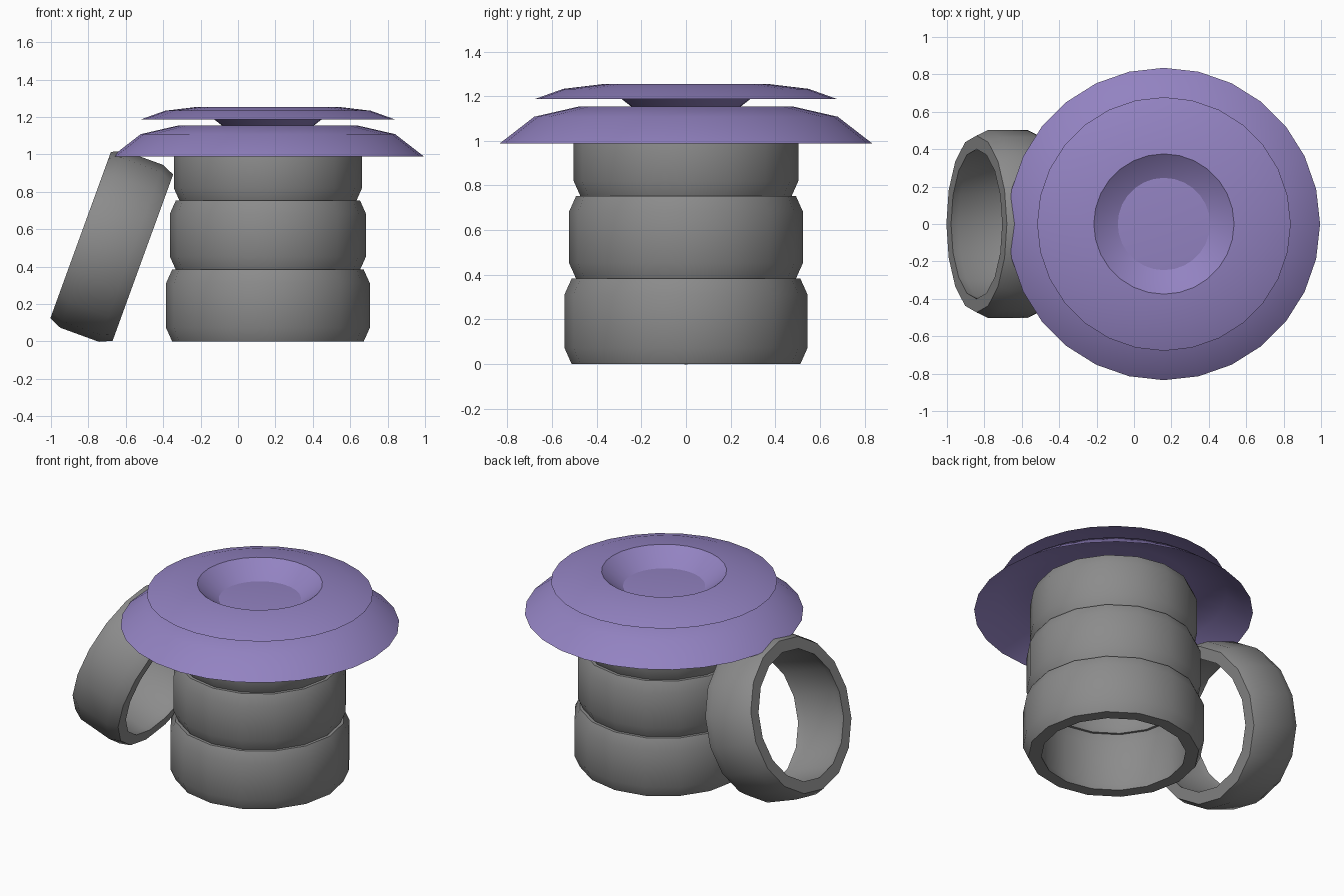
import bpy, bmesh, math

if "Cube" in bpy.data.objects:
    bpy.data.objects.remove(bpy.data.objects["Cube"])

STACK_X = 0.16


def lathe(name, profile, sides, material, closed=False, location=(0, 0, 0), tilt=0.0):
    """Spin a list of (radius, height) points around z; radius 0 makes a pole."""
    bm = bmesh.new()
    rings = []
    for r, z in profile:
        if r == 0:
            rings.append([bm.verts.new((0, 0, z))] * sides)
        else:
            rings.append([bm.verts.new((r * math.cos(2 * math.pi * i / sides),
                                        r * math.sin(2 * math.pi * i / sides), z))
                          for i in range(sides)])
    pairs = list(zip(rings, rings[1:]))
    if closed:
        pairs.append((rings[-1], rings[0]))
    for a, b in pairs:
        for i in range(sides):
            j = (i + 1) % sides
            bm.faces.new(list(dict.fromkeys((a[i], a[j], b[j], b[i]))))
    bmesh.ops.recalc_face_normals(bm, faces=bm.faces)
    # open sheets: make the outside look upwards
    if not closed and sum(f.normal.z * f.calc_area() for f in bm.faces) < 0:
        bmesh.ops.reverse_faces(bm, faces=bm.faces)
    mesh = bpy.data.meshes.new(name)
    bm.to_mesh(mesh)
    bm.free()
    mesh.materials.append(material)
    obj = bpy.data.objects.new(name, mesh)
    bpy.context.collection.objects.link(obj)
    obj.location = location
    obj.rotation_euler = (0, tilt, 0)
    bpy.ops.object.select_all(action='DESELECT')
    obj.select_set(True)
    bpy.context.view_layer.objects.active = obj
    bpy.ops.object.shade_smooth_by_angle(angle=math.radians(30))
    return obj


def colour(name, rgb):
    mat = bpy.data.materials.new(name)
    mat.diffuse_color = (*rgb, 1)
    mat.use_nodes = True
    mat.node_tree.nodes["Principled BSDF"].inputs["Base Color"].default_value = mat.diffuse_color
    return mat


rubber = colour("dark_rubber", (0.26, 0.26, 0.26))
purple = colour("purple_fabric", (0.29, 0.225, 0.535))

# Tire cross-section, centred on its own axis
HALF = 0.177
TIRE = [(0.473, -HALF), (0.503, -0.11), (0.503, 0.11), (0.473, HALF),
        (0.40, HALF), (0.415, 0.13), (0.415, -0.13), (0.40, -HALF)]


def tire(name, scale, location, tilt=0.0):
    profile = [(r * scale, z * scale) for r, z in TIRE]
    return lathe(name, profile, 16, rubber, True, location, tilt)


# Stack of three tires, each a little smaller than the one below
base = 0.0
for name, scale in (("bottom_tire", 1.083), ("middle_tire", 1.042), ("top_tire", 1.0)):
    tire(name, scale, (STACK_X, 0, base + HALF * scale))
    base += 2 * HALF * scale

# Tire leaning against the stack
tire("leaning_tire", 1.0, (-0.675, 0, 0.508), math.radians(110))

# Lower cover: shallow dome with a flat top, draped over the stack
lathe("lower_cover", [(0.835, 0.988), (0.68, 1.108), (0.475, 1.155), (0, 1.155)],
      28, purple, location=(STACK_X, 0, 0))

# Upper cover: thin rim with a dished middle
lathe("upper_cover", [(0.678, 1.187), (0.55, 1.233), (0.375, 1.254),
                      (0.23, 1.142), (0, 1.08)],
      28, purple, location=(STACK_X, 0, 0))
